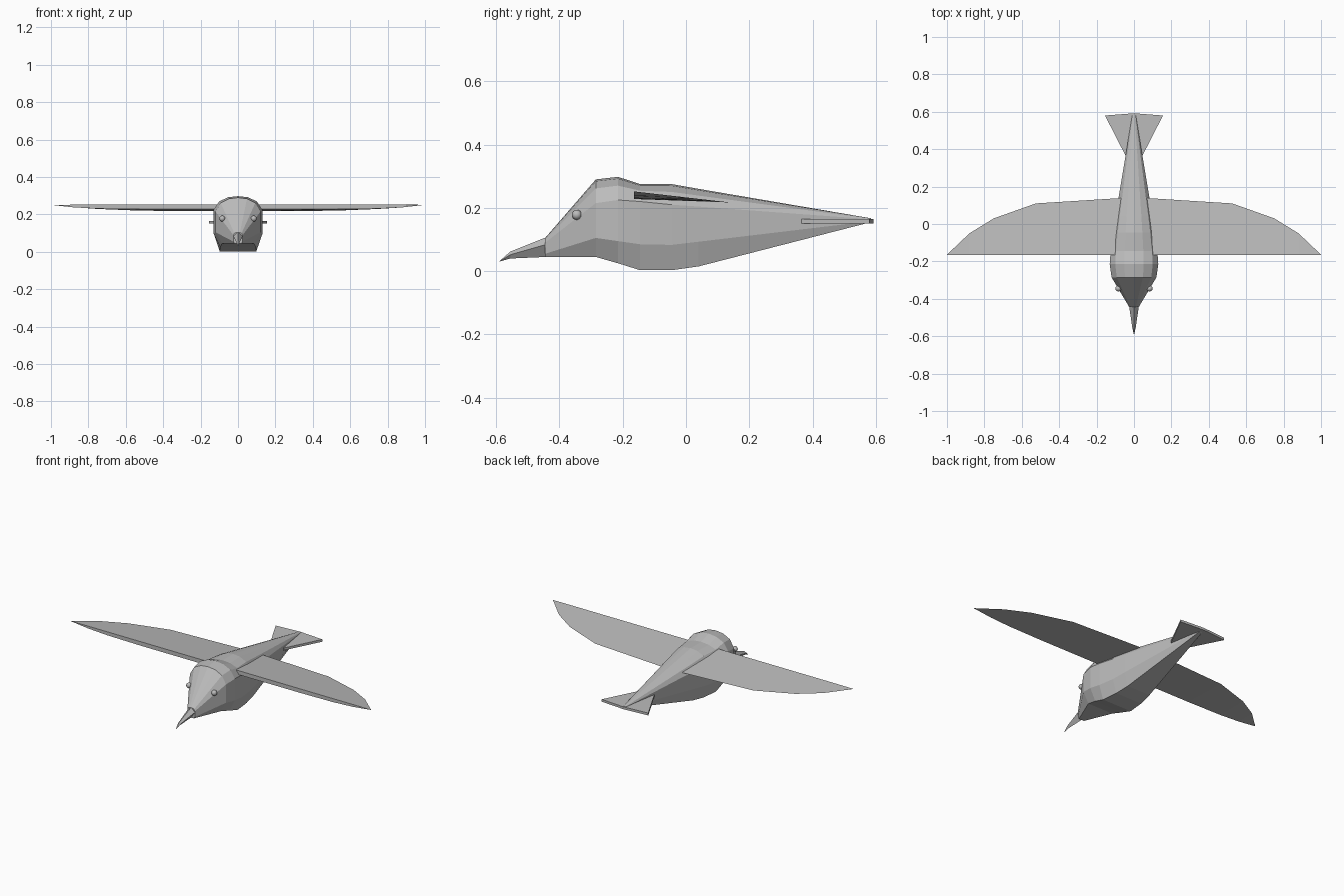
import bpy, bmesh, math

if "Cube" in bpy.data.objects:
    bpy.data.objects.remove(bpy.data.objects["Cube"])

grey = bpy.data.materials.new("plain grey")
grey.diffuse_color = (0.5, 0.5, 0.5, 1)
grey.use_nodes = True
grey.node_tree.nodes["Principled BSDF"].inputs["Base Color"].default_value = grey.diffuse_color


def make(name, bm):
    bmesh.ops.recalc_face_normals(bm, faces=bm.faces[:])
    me = bpy.data.meshes.new(name)
    bm.to_mesh(me)
    bm.free()
    me.materials.append(grey)
    ob = bpy.data.objects.new(name, me)
    bpy.context.collection.objects.link(ob)
    return ob


def loft(name, rings):
    """Skin a list of closed rings and cap both ends."""
    bm = bmesh.new()
    loops = [[bm.verts.new(p) for p in ring] for ring in rings]
    n = len(loops[0])
    for a, b in zip(loops, loops[1:]):
        for i in range(n):
            j = (i + 1) % n
            bm.faces.new((a[i], a[j], b[j], b[i]))
    bm.faces.new(loops[0])
    bm.faces.new(loops[-1])
    bmesh.ops.remove_doubles(bm, verts=bm.verts[:], dist=0.0005)
    return make(name, bm)


def body_ring(y, w, top, sh, low, bw, bot):
    """Domed back, upright sides, chamfered flat belly."""
    h = top - sh
    half = [(0.4 * w, top - 0.08 * h), (0.77 * w, top - 0.38 * h),
            (w, sh), (w, low), (bw, bot)]
    pts = [(0, top)] + half + [(0, bot)] + [(-x, z) for x, z in reversed(half)]
    return [(x, y, z) for x, z in pts]


# Head and body: y, half width, top, shoulder, lower side, belly half width, bottom
loft("body", [body_ring(*r) for r in (
    (-0.445, 0.025, 0.105, 0.090, 0.055, 0.018, 0.045),
    (-0.285, 0.120, 0.290, 0.215, 0.105, 0.085, 0.045),
    (-0.215, 0.130, 0.298, 0.225, 0.095, 0.095, 0.025),
    (-0.145, 0.125, 0.275, 0.220, 0.085, 0.098, 0.003),
    (-0.045, 0.112, 0.275, 0.210, 0.083, 0.088, 0.003),
    (0.040, 0.099, 0.260, 0.204, 0.093, 0.077, 0.015),
    (0.585, 0.009, 0.167, 0.164, 0.158, 0.006, 0.155))])

# Beak: ridged on top, drooping to a point
loft("beak", [[(0, y, t), (w, y, m), (0, y, b), (-w, y, m)] for y, w, t, m, b in (
    (-0.440, 0.026, 0.108, 0.085, 0.045),
    (-0.555, 0.009, 0.062, 0.052, 0.040),
    (-0.590, 0.001, 0.031, 0.0305, 0.030))])


# Wings: wedge sections, thick at the front and sharp at the back
def wing_section(x, back, under):
    return [(x, -0.165, 0.252), (x, back, 0.252 - 0.115 * (back + 0.165)),
            (x, -0.165, under)]


half_wing = [(0.525, 0.11, 0.228), (0.75, 0.03, 0.231),
             (0.88, -0.05, 0.238), (1.0, -0.164, 0.2515)]
sections = [(-x, b, u) for x, b, u in reversed(half_wing)]
sections += [(-0.08, 0.138, 0.228), (0.08, 0.138, 0.228)] + half_wing
loft("wings", [wing_section(*s) for s in sections])

# Tail fan: thin plate widening to the back
fan = [(-0.045, 0.365), (0.045, 0.365), (0.155, 0.58), (0, 0.592), (-0.155, 0.58)]
loft("tail_fan", [[(x, y, z) for x, y in fan] for z in (0.151, 0.165)])

# Eyes
for side, label in ((-1, "left"), (1, "right")):
    bm = bmesh.new()
    bmesh.ops.create_uvsphere(bm, u_segments=12, v_segments=8, radius=0.016)
    bmesh.ops.translate(bm, verts=bm.verts[:], vec=(side * 0.084, -0.345, 0.178))
    eye = make(label + "_eye", bm)
    for p in eye.data.polygons:
        p.use_smooth = True
